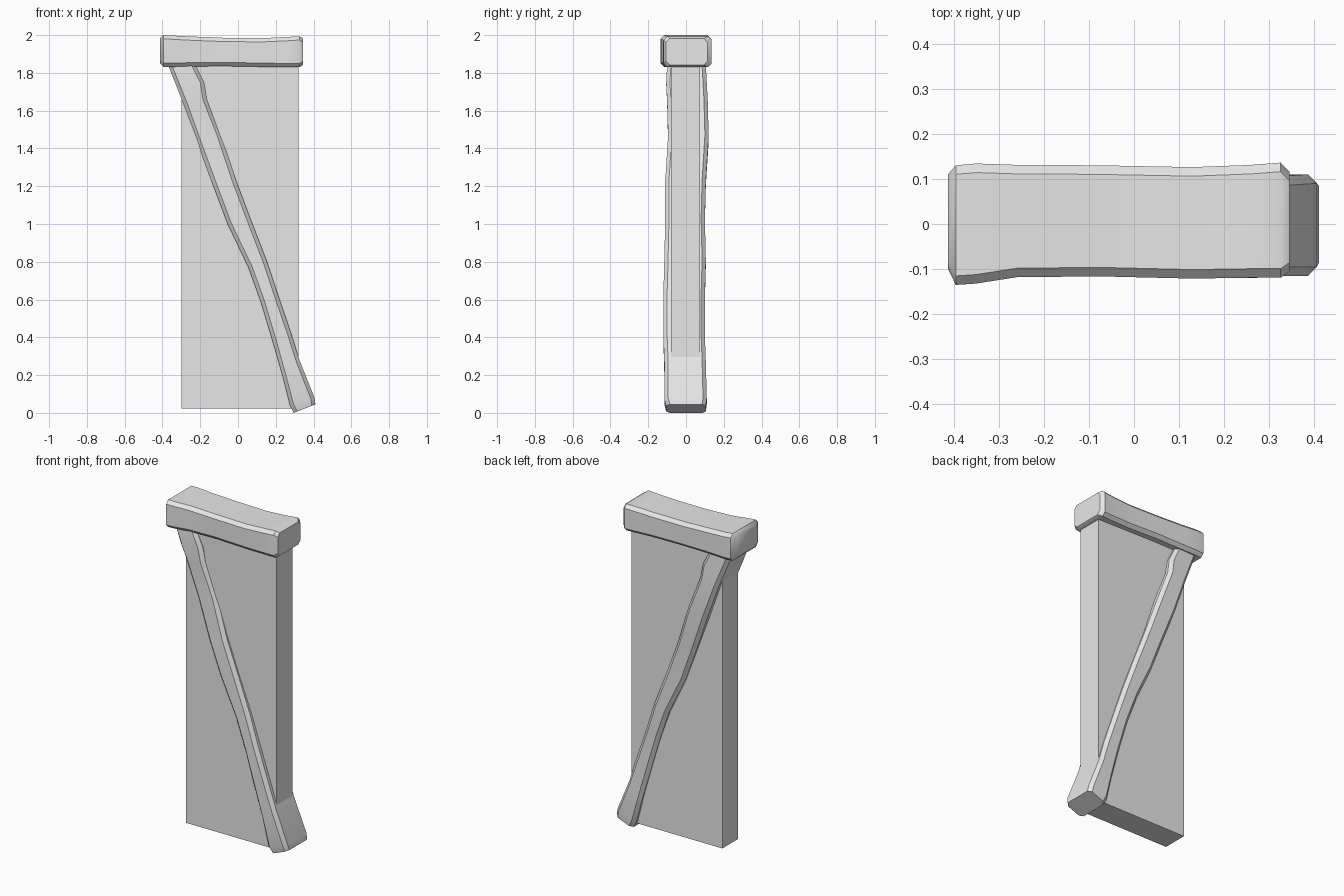
import bpy, bmesh, math
from mathutils import Vector

cube = bpy.data.objects.get("Cube")
if cube:
    bpy.data.objects.remove(cube, do_unlink=True)

grey = bpy.data.materials.new("plain_grey")
grey.use_nodes = True
GREY = (0.8, 0.8, 0.8, 1)
grey.diffuse_color = GREY
grey.node_tree.nodes["Principled BSDF"].inputs["Base Color"].default_value = GREY


def finish(name, bm):
    bmesh.ops.recalc_face_normals(bm, faces=bm.faces)
    mesh = bpy.data.meshes.new(name)
    bm.to_mesh(mesh)
    bm.free()
    mesh.materials.append(grey)
    obj = bpy.data.objects.new(name, mesh)
    bpy.context.collection.objects.link(obj)
    return obj


def hewn_block(name, sections, chamfer):
    """Loft chamfered rectangles; a section is (x, z) low, (x, z) high, front y, back y."""
    bm = bmesh.new()
    rings = []
    for (xa, za), (xb, zb), front, back in sections:
        a, b = Vector((xa, 0, za)), Vector((xb, 0, zb))
        u, v = chamfer / (b - a).length, chamfer / (back - front)
        outline = [(u, 0), (1 - u, 0), (1, v), (1, 1 - v),
                   (1 - u, 1), (u, 1), (0, 1 - v), (0, v)]
        ring = []
        for s, t in outline:
            p = a.lerp(b, s)
            p.y = front + (back - front) * t
            ring.append(bm.verts.new(p))
        rings.append(ring)
    for r, q in zip(rings, rings[1:]):
        for i in range(len(r)):
            j = (i + 1) % len(r)
            bm.faces.new((r[i], r[j], q[j], q[i]))
    bm.faces.new(rings[0])
    bm.faces.new(rings[-1])
    obj = finish(name, bm)
    bpy.ops.object.select_all(action="DESELECT")
    obj.select_set(True)
    bpy.context.view_layer.objects.active = obj
    bpy.ops.object.shade_smooth_by_angle(angle=math.radians(35))
    return obj


# Flat slab
bm = bmesh.new()
bmesh.ops.create_cube(bm, size=1)
for v in bm.verts:
    v.co.x = 0.32 if v.co.x > 0 else -0.30
    v.co.y = 0.075 if v.co.y > 0 else -0.08
    v.co.z = 1.86 if v.co.z > 0 else 0.022
finish("wall_panel", bm)

# Slanting timber, top to bottom
hewn_block("diagonal_brace", [
    ((-0.37, 1.84), (-0.225, 1.84), -0.10, 0.105),
    ((-0.33, 1.74), (-0.18, 1.75), -0.105, 0.11),
    ((-0.29, 1.64), (-0.165, 1.66), -0.10, 0.115),
    ((-0.215, 1.43), (-0.09, 1.47), -0.095, 0.12),
    ((-0.13, 1.20), (-0.01, 1.23), -0.11, 0.105),
    ((-0.055, 1.00), (0.065, 1.03), -0.11, 0.10),
    ((0.055, 0.77), (0.15, 0.81), -0.115, 0.105),
    ((0.12, 0.59), (0.21, 0.63), -0.12, 0.10),
    ((0.18, 0.39), (0.285, 0.41), -0.12, 0.10),
    ((0.235, 0.20), (0.325, 0.28), -0.115, 0.105),
    ((0.275, 0.04), (0.405, 0.08), -0.115, 0.11),
    ((0.295, 0.0), (0.41, 0.045), -0.105, 0.105),
], 0.02)

# Top timber, right end to left end
hewn_block("top_beam", [
    ((-0.412, 1.85), (-0.412, 1.985), -0.10, 0.11),
    ((-0.395, 1.832), (-0.395, 2.0), -0.135, 0.13),
    ((-0.35, 1.832), (-0.35, 1.998), -0.132, 0.134),
    ((-0.26, 1.834), (-0.26, 1.993), -0.118, 0.131),
    ((-0.08, 1.836), (-0.08, 1.986), -0.116, 0.130),
    ((0.13, 1.832), (0.13, 1.984), -0.121, 0.126),
    ((0.26, 1.83), (0.26, 1.99), -0.119, 0.131),
    ((0.325, 1.83), (0.325, 1.994), -0.119, 0.136),
    ((0.345, 1.842), (0.345, 1.982), -0.105, 0.115),
], 0.02)
